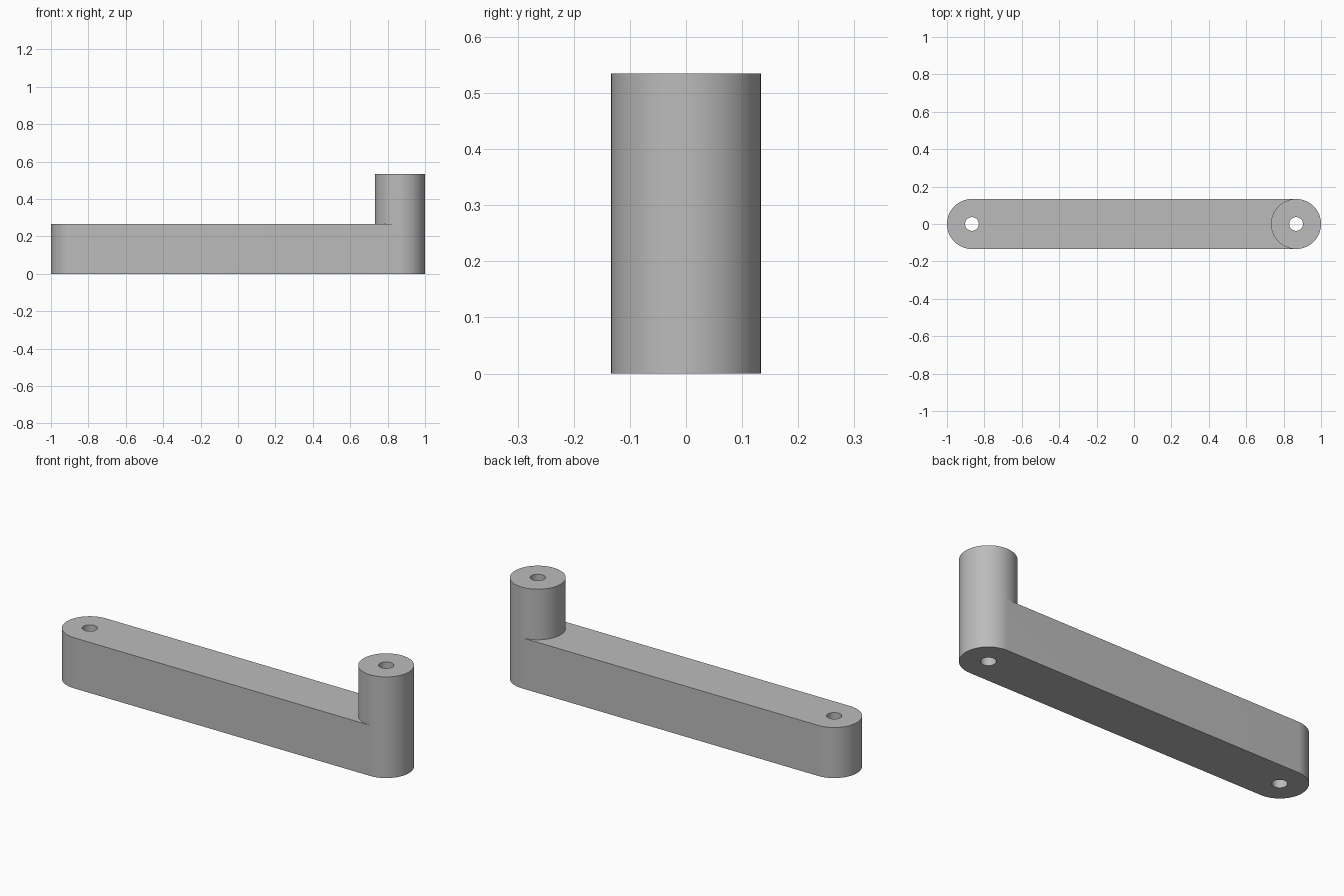
import bpy, bmesh
from math import cos, sin, pi, radians
from mathutils import Vector

cube = bpy.data.objects.get("Cube")
if cube:
    bpy.data.objects.remove(cube, do_unlink=True)

R = 0.1336            # outer radius of both ends
HOLE = 0.0365         # pin hole radius
CX = 1 - R            # distance of the hole axes from the centre
ARM_TOP, POST_TOP = 2 * R, 4 * R
SEG = 48              # segments per half circle

bm = bmesh.new()


def arc(cx, r, start, sweep):
    n = round(SEG * sweep / pi)
    return [(cx + r * cos(start + sweep * i / n), r * sin(start + sweep * i / n))
            for i in range(n + 1)]


def ring(cx, r):
    return arc(cx, r, -pi / 2, 2 * pi)[:-1]


def wall(points, z0, z1, closed=False):
    if closed:
        points = points + points[:1]
    for (ax, ay), (bx, by) in zip(points, points[1:]):
        bm.faces.new([bm.verts.new(p) for p in
                      ((ax, ay, z0), (bx, by, z0), (bx, by, z1), (ax, ay, z1))])


def cap(loops, z, normal):
    edges = []
    for loop in loops:
        vs = [bm.verts.new((x, y, z)) for x, y in loop]
        edges += [bm.edges.new((a, b)) for a, b in zip(vs, vs[1:] + vs[:1])]
    bmesh.ops.triangle_fill(bm, use_beauty=True, edges=edges,
                            normal=Vector((0, 0, normal)))


far_end = arc(-CX, R, pi / 2, pi)
post_outer = arc(CX, R, -pi / 2, pi)
post_inner = arc(CX, R, pi / 2, pi)
outline = far_end + post_outer

# Arm: outer wall, underside, and top that stops at the post
wall(outline, 0, ARM_TOP, closed=True)
cap([outline, ring(-CX, HOLE), ring(CX, HOLE)], 0, -1)
cap([far_end + post_inner[::-1], ring(-CX, HOLE)], ARM_TOP, 1)

# Raised post: upper wall and top
wall(ring(CX, R), ARM_TOP, POST_TOP, closed=True)
cap([ring(CX, R), ring(CX, HOLE)], POST_TOP, 1)

# Through holes
wall(ring(-CX, HOLE), 0, ARM_TOP, closed=True)
wall(ring(CX, HOLE), 0, POST_TOP, closed=True)

bmesh.ops.remove_doubles(bm, verts=bm.verts, dist=1e-5)
bmesh.ops.recalc_face_normals(bm, faces=bm.faces)

mesh = bpy.data.meshes.new("crank_arm")
bm.to_mesh(mesh)
bm.free()
crank = bpy.data.objects.new("crank_arm", mesh)
bpy.context.collection.objects.link(crank)

# Plain grey finish
grey = bpy.data.materials.new("plain_grey")
grey.use_nodes = True
colour = (0.5, 0.5, 0.5, 1)
grey.diffuse_color = colour
grey.node_tree.nodes["Principled BSDF"].inputs["Base Color"].default_value = colour
mesh.materials.append(grey)

bpy.ops.object.select_all(action="DESELECT")
crank.select_set(True)
bpy.context.view_layer.objects.active = crank
bpy.ops.object.shade_smooth_by_angle(angle=radians(30))
